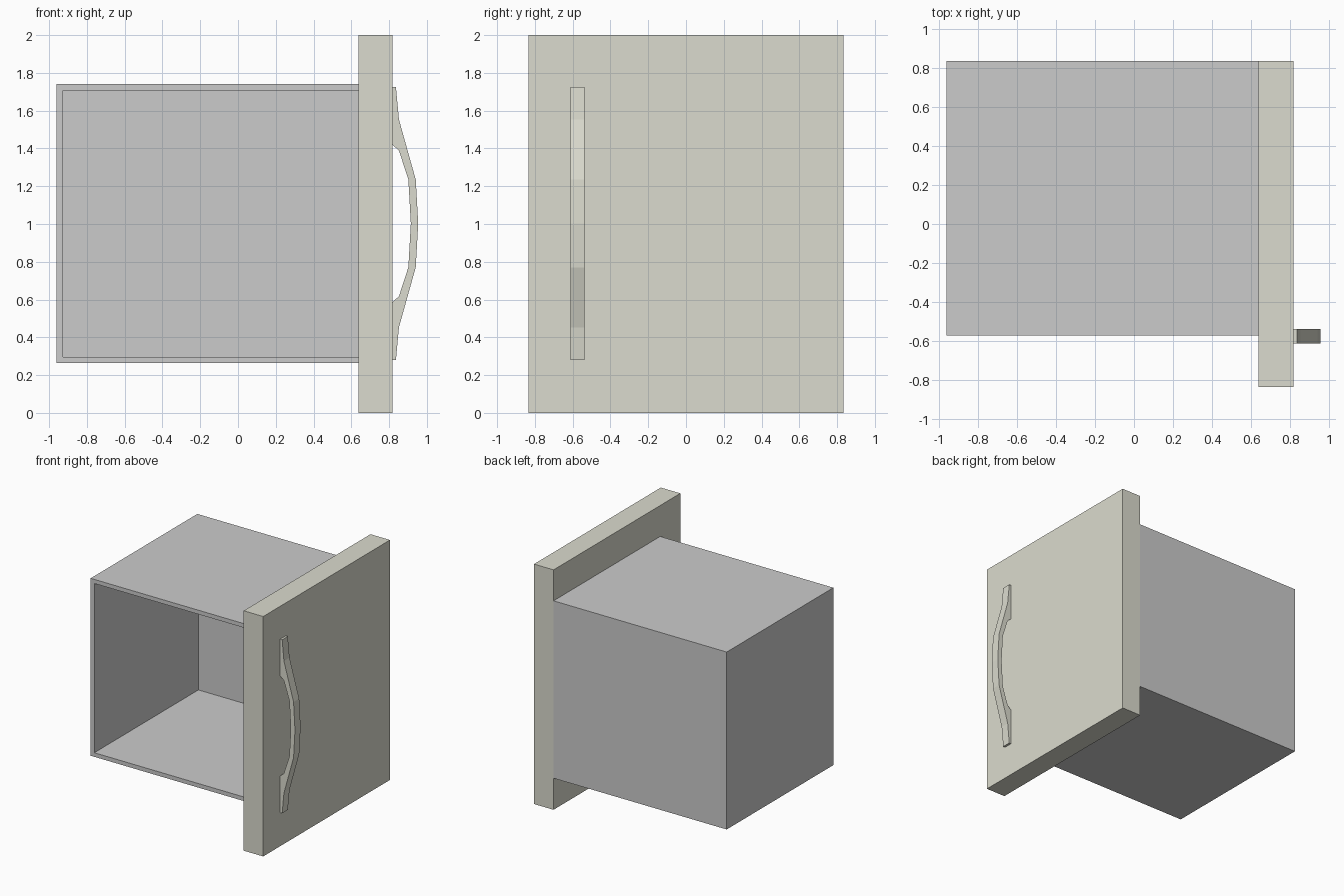
import bpy, bmesh

if "Cube" in bpy.data.objects:
    bpy.data.objects.remove(bpy.data.objects["Cube"])

cream = bpy.data.materials.new("cream")
cream.diffuse_color = (0.71, 0.71, 0.62, 1)
cream.use_nodes = True
cream.node_tree.nodes["Principled BSDF"].inputs["Base Color"].default_value = cream.diffuse_color


def finish(name, bm, mat=None):
    bmesh.ops.recalc_face_normals(bm, faces=bm.faces[:])
    mesh = bpy.data.meshes.new(name)
    bm.to_mesh(mesh)
    bm.free()
    obj = bpy.data.objects.new(name, mesh)
    bpy.context.collection.objects.link(obj)
    if mat:
        mesh.materials.append(mat)
    return obj


def box(lo, hi):
    bm = bmesh.new()
    bmesh.ops.create_cube(bm, size=1)
    for v in bm.verts:
        for i in range(3):
            v.co[i] = hi[i] if v.co[i] > 0 else lo[i]
    bm.normal_update()
    return bm


# Drawer tray: a box with its mouth and panel end left open, then thickened inward
bm = box((-0.96, -0.57, 0.263), (0.637, 0.835, 1.742))
openings = [f for f in bm.faces if f.normal.y < -0.9 or f.normal.x > 0.9]
bmesh.ops.delete(bm, geom=openings, context='FACES')
tray = finish("drawer_tray", bm)
for p in tray.data.polygons:
    if p.normal.dot(p.center - tray.data.vertices[0].co.lerp(tray.data.vertices[-1].co, 0.5)) < 0:
        tray.data.flip_normals()
        break
wall = tray.modifiers.new("walls", 'SOLIDIFY')
wall.thickness = 0.034
wall.offset = -1
wall.use_even_offset = True
wall.use_quality_normals = True

# Front panel
finish("front_panel", box((0.637, -0.835, 0), (0.817, 0.835, 2)), cream)

# Bowed handle: half profile mirrored about its middle height, as a strip of quads
MID = 1.003
outer = [(0.817, 0.723), (0.836, 0.723), (0.852, 0.55), (0.941, 0.232), (0.954, 0)]
inner = [(0.817, 0.417), (0.817, 0.417), (0.852, 0.386), (0.902, 0.232), (0.915, 0)]


def full(half):
    return [(x, MID + z) for x, z in half] + [(x, MID - z) for x, z in half[-2::-1]]


bm = bmesh.new()
rows = [[bm.verts.new((x, -0.612, z)) for x, z in full(h)] for h in (outer, inner)]
for i in range(len(rows[0]) - 1):
    bm.faces.new((rows[0][i], rows[0][i + 1], rows[1][i + 1], rows[1][i]))
bmesh.ops.remove_doubles(bm, verts=bm.verts[:], dist=0.0001)
sweep = bmesh.ops.extrude_face_region(bm, geom=bm.faces[:])
bmesh.ops.translate(bm, vec=(0, 0.074, 0),
                    verts=[g for g in sweep["geom"] if isinstance(g, bmesh.types.BMVert)])
finish("handle", bm, cream)
